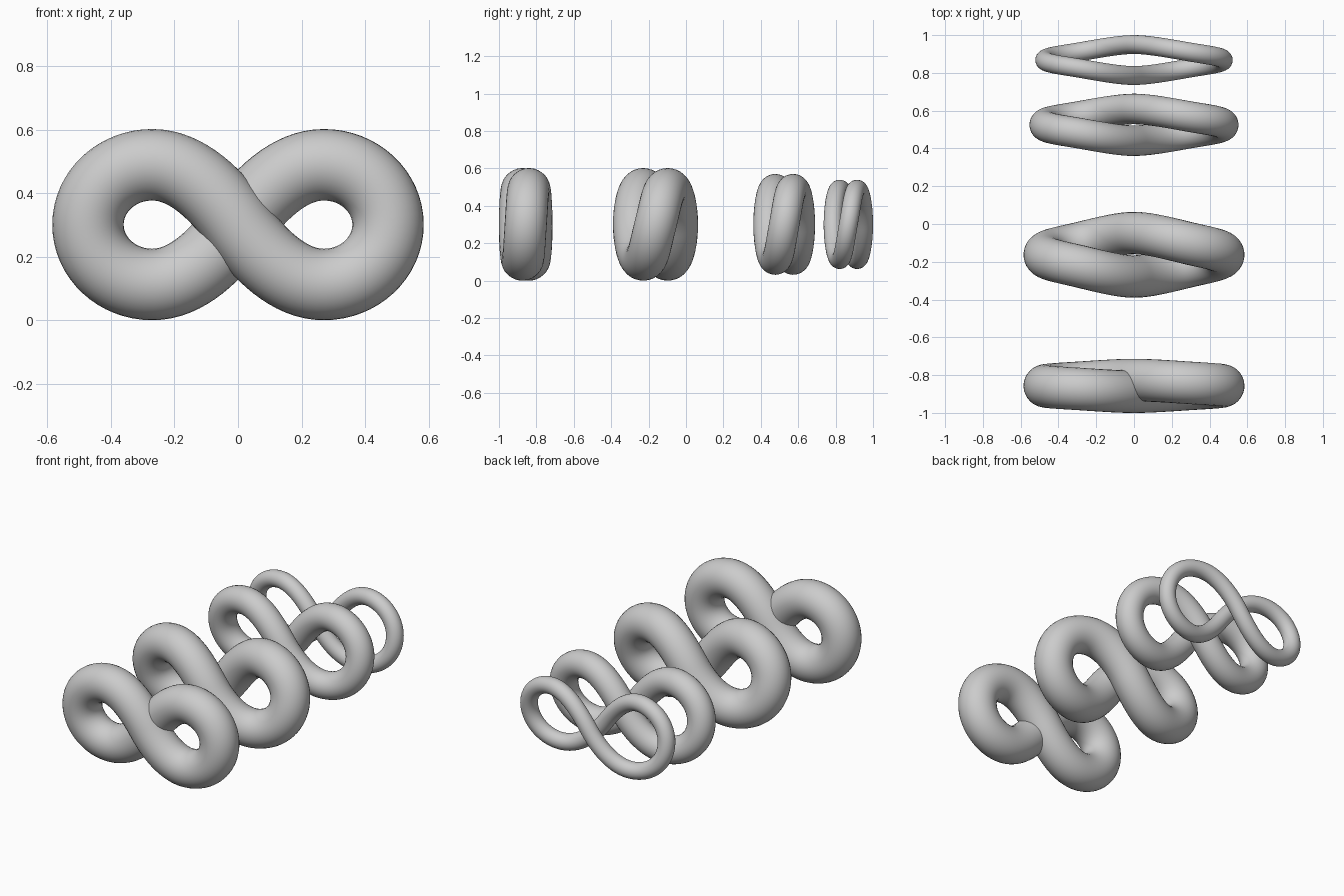
import bpy
from mathutils import Vector

if "Cube" in bpy.data.objects:
    bpy.data.objects.remove(bpy.data.objects["Cube"])

Z0 = 0.301  # height of the loop centre


def half_path(a):
    """Right lobe: (point, incoming handle offset, outgoing handle offset); a = depth offset."""
    def sym(p, t_in, t_out):
        return Vector(p), -Vector(t_in), Vector(t_out)
    cross = (0.066, 0, 0.092)
    return [
        # back strand at the crossing, heading up and right
        sym((0, a, 0), cross, cross),
        # top of lobe
        sym((0.27, 0.57 * a, 0.1885), (0.11, -0.24 * a, 0), (0.112, -0.24 * a, 0)),
        # outer tip
        sym((0.4725, 0, 0), (0, -0.23 * a, -0.104), (0, -0.23 * a, -0.104)),
        # bottom of lobe
        sym((0.27, -0.57 * a, -0.1885), (-0.112, -0.24 * a, 0), (-0.11, -0.24 * a, 0)),
    ]


def figure_eight(name, y, r, a):
    cu = bpy.data.curves.new(name, 'CURVE')
    cu.dimensions = '3D'
    cu.resolution_u = 16
    cu.bevel_depth = r
    cu.bevel_resolution = 14
    sp = cu.splines.new('BEZIER')
    right = half_path(a)
    # left lobe is the right lobe turned half way round the vertical axis
    turn = lambda v: Vector((-v.x, -v.y, v.z))
    pts = right + [tuple(turn(v) for v in p) for p in right]
    sp.bezier_points.add(len(pts) - 1)
    for bp, (co, h_in, h_out) in zip(sp.bezier_points, pts):
        bp.handle_left_type = bp.handle_right_type = 'FREE'
        bp.co, bp.handle_left, bp.handle_right = co, co + h_in, co + h_out
    sp.use_cyclic_u = True
    sp.use_smooth = True
    ob = bpy.data.objects.new(name, cu)
    ob.location = (0, y, Z0)
    bpy.context.collection.objects.link(ob)
    # turn the swept tube into a mesh
    bpy.ops.object.select_all(action='DESELECT')
    ob.select_set(True)
    bpy.context.view_layer.objects.active = ob
    bpy.ops.object.convert(target='MESH')
    bpy.ops.object.shade_smooth()


# name, y position, tube radius, depth offset at the crossing
figure_eight("flat_thick_loop", -0.857, 0.1125, 0.031)
figure_eight("thick_loop", -0.163, 0.1125, 0.115)
figure_eight("medium_loop", 0.525, 0.081, 0.084)
figure_eight("thin_loop", 0.868, 0.05, 0.082)
